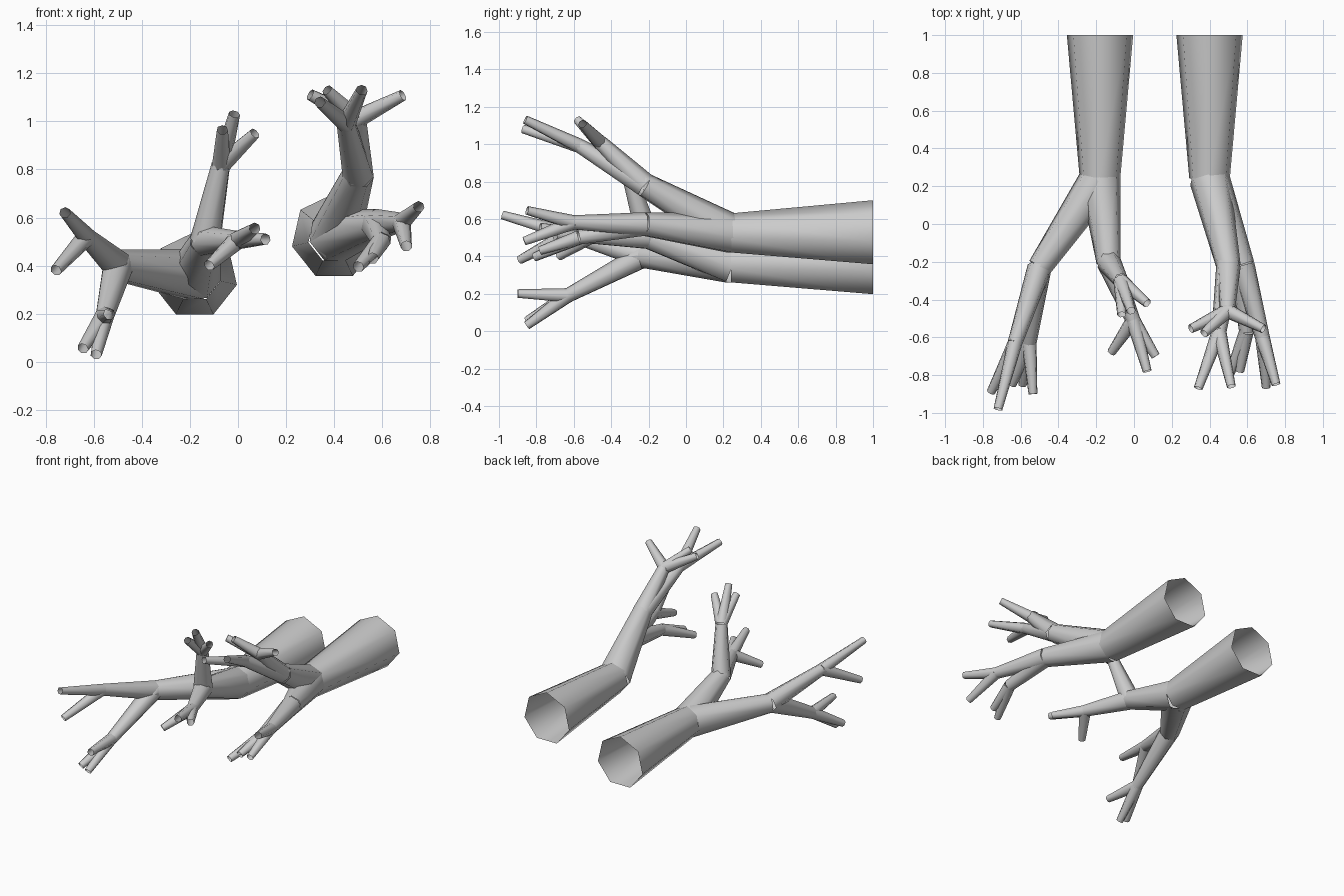
import bpy, bmesh, math
from mathutils import Vector

if "Cube" in bpy.data.objects:
    bpy.data.objects.remove(bpy.data.objects["Cube"])

SIDES = 7
RADII = [0.18, 0.11, 0.066, 0.04, 0.024]   # radius at each branching level


def tube(bm, a, b, r0, r1):
    """Open tapered seven-sided tube from a to b, one corner pointing up."""
    d = (b - a).normalized()
    up = Vector((0, 0, 1))
    up = (up - d * up.dot(d)).normalized()
    side = d.cross(up)
    rings = []
    for p, r in ((a, r0), (b, r1)):
        ring = []
        for i in range(SIDES):
            t = 2 * math.pi * i / SIDES
            ring.append(bm.verts.new(p + r * (math.cos(t) * up + math.sin(t) * side)))
        rings.append(ring)
    for i in range(SIDES):
        j = (i + 1) % SIDES
        f = bm.faces.new((rings[0][i], rings[0][j], rings[1][j], rings[1][i]))
        f.smooth = True


def grow(bm, start, node, level=0):
    """node = (end point, child nodes...); each child starts at its parent's end."""
    end = Vector(node[0])
    tube(bm, start, end, RADII[level], RADII[level + 1])
    for child in node[1:]:
        grow(bm, end, child, level + 1)


def branch_object(name, start, tree):
    bm = bmesh.new()
    grow(bm, Vector(start), tree)
    me = bpy.data.meshes.new(name)
    bm.to_mesh(me)
    bm.free()
    ob = bpy.data.objects.new(name, me)
    bpy.context.collection.objects.link(ob)


# left branch: trunk, outer fork, inner fork
left = ((-0.18, 0.24, 0.36),
        ((-0.50, -0.23, 0.40),
         ((-0.63, -0.63, 0.52),
          ((-0.72, -0.98, 0.62),),
          ((-0.757, -0.89, 0.38),)),
         ((-0.555, -0.63, 0.19),
          ((-0.535, -0.90, 0.20),),
          ((-0.59, -0.85, 0.03),),
          ((-0.645, -0.85, 0.055),))),
        ((-0.135, -0.20, 0.50),
         ((-0.07, -0.30, 0.82),
          ((-0.015, -0.46, 1.03),),
          ((-0.065, -0.48, 0.965),),
          ((0.07, -0.42, 0.95),)),
         ((-0.005, -0.51, 0.505),
          ((0.07, -0.78, 0.555),),
          ((0.115, -0.70, 0.51),),
          ((-0.12, -0.68, 0.40),))))

# right branch: trunk, rising fork, level fork
right = ((0.40, 0.24, 0.52),
         ((0.50, -0.22, 0.78),
          ((0.495, -0.46, 1.01),
           ((0.30, -0.555, 1.11),),
           ((0.37, -0.58, 1.13),),
           ((0.685, -0.555, 1.108),)),
          ((0.45, -0.57, 0.99),
           ((0.34, -0.87, 1.08),),
           ((0.515, -0.86, 1.13),))),
         ((0.575, -0.22, 0.57),
          ((0.68, -0.60, 0.58),
           ((0.752, -0.85, 0.645),),
           ((0.70, -0.865, 0.48),)),
          ((0.595, -0.57, 0.50),
           ((0.50, -0.81, 0.395),),
           ((0.56, -0.78, 0.43),))))

branch_object("left_branch", (-0.18, 1.0, 0.36), left)
branch_object("right_branch", (0.40, 1.0, 0.52), right)
